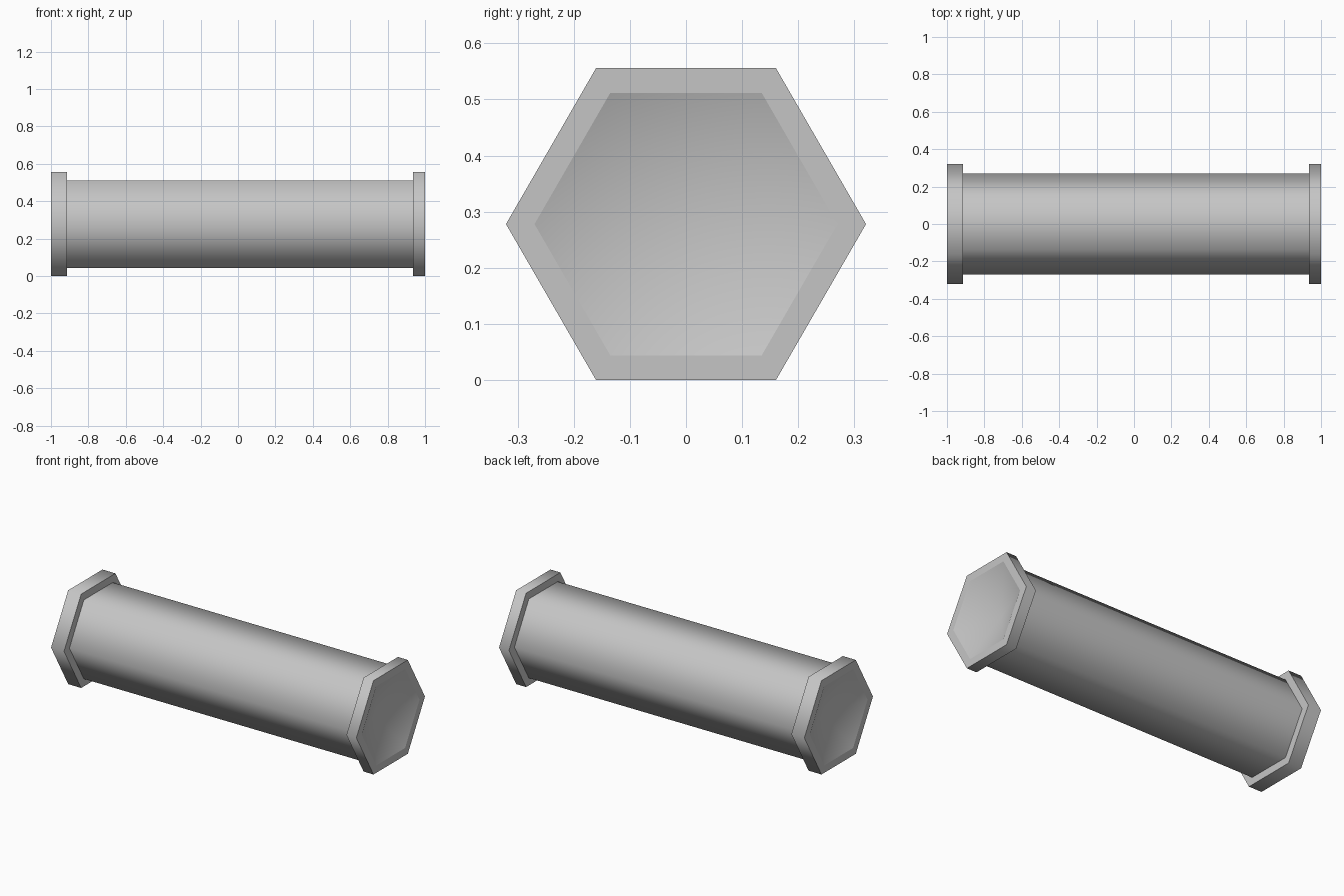
import bpy
import bmesh
import math

SIDES = 6
BODY_R = 0.27
FLANGE_R = 0.3208
AXIS_Z = FLANGE_R * math.sin(math.pi / 3)
DISH_DEPTH = 0.10

cube = bpy.data.objects.get("Cube")
if cube:
    bpy.data.objects.remove(cube, do_unlink=True)

GREY = (0.56, 0.56, 0.56, 1.0)
grey = bpy.data.materials.new("light_grey")
grey.use_nodes = True
grey.diffuse_color = GREY
bsdf = next(n for n in grey.node_tree.nodes if n.type == 'BSDF_PRINCIPLED')
bsdf.inputs["Base Color"].default_value = GREY


def revolve(name, profile):
    """Sweep (x, radius) points around the long axis into a six-sided part."""
    bm = bmesh.new()
    rings = []
    for x, r in profile:
        count = SIDES if r > 0 else 1
        rings.append([bm.verts.new((x,
                                    r * math.cos(math.tau * i / SIDES),
                                    r * math.sin(math.tau * i / SIDES)))
                      for i in range(count)])
    for a, b in zip(rings, rings[1:]):
        for i in range(SIDES):
            j = (i + 1) % SIDES
            corners = [a[i % len(a)], a[j % len(a)], b[j % len(b)], b[i % len(b)]]
            bm.faces.new(list(dict.fromkeys(corners)))
    bmesh.ops.recalc_face_normals(bm, faces=bm.faces[:])
    # Soft along the length, crisp around every rim
    for f in bm.faces:
        f.smooth = True
    for e in bm.edges:
        if abs(e.verts[0].co.x - e.verts[1].co.x) < 1e-5:
            e.smooth = False
    # Keep the flat rim faces truly flat
    for f in bm.faces:
        if abs(f.normal.x) > 0.999:
            f.smooth = False
    mesh = bpy.data.meshes.new(name)
    bm.to_mesh(mesh)
    bm.free()
    mesh.materials.append(grey)
    obj = bpy.data.objects.new(name, mesh)
    obj.location.z = AXIS_Z
    bpy.context.collection.objects.link(obj)
    return obj


def flange(name, side, inner_x):
    """Hexagonal end collar with a shallow dished centre."""
    apex = 1 - DISH_DEPTH
    profile = [(apex, 0), (1, BODY_R), (1, FLANGE_R),
               (inner_x, FLANGE_R), (inner_x, BODY_R), (apex - 0.03, 0)]
    revolve(name, [(side * x, r) for x, r in profile])


# Long hexagonal barrel, open inside the collars
revolve("barrel", [(-0.915, BODY_R), (0.935, BODY_R)])

# End collars, the right one slightly thicker
flange("left_flange", 1, 0.935)
flange("right_flange", -1, 0.915)
